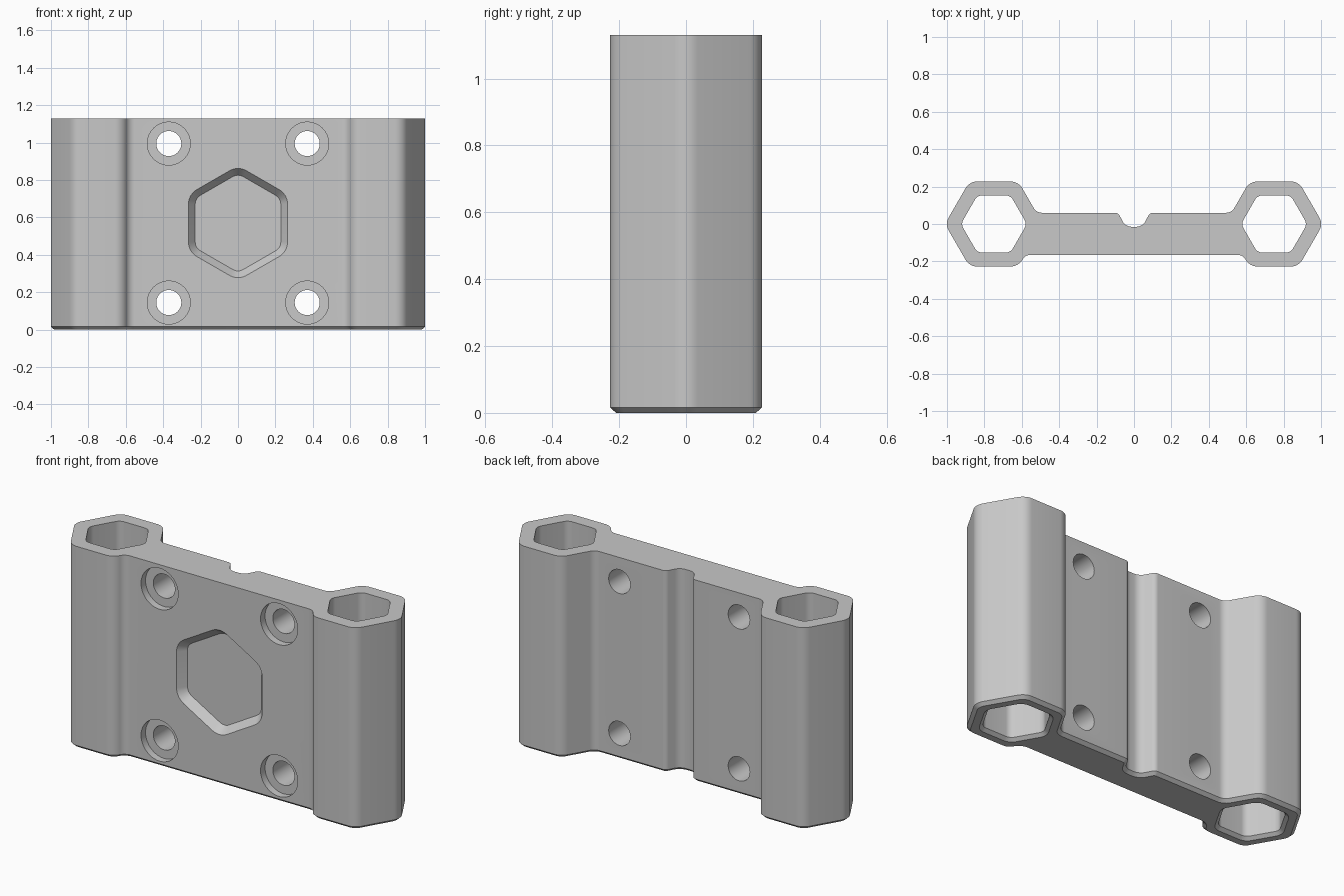
import bpy
import bmesh
from math import cos, sin, tan, pi, radians
from mathutils import Vector

HEIGHT, FRONT, BACK = 1.13, -0.165, 0.06

cube = bpy.data.objects.get("Cube")
if cube:
    bpy.data.objects.remove(cube, do_unlink=True)

grey = bpy.data.materials.new("light_grey")
grey.use_nodes = True
grey.diffuse_color = (0.58, 0.58, 0.58, 1)
grey.node_tree.nodes["Principled BSDF"].inputs["Base Color"].default_value = grey.diffuse_color


def fillet(corners, steps=6):
    """Round each (x, y, radius) corner of a closed outline."""
    loop = []
    for i, (x, y, r) in enumerate(corners):
        p = Vector((x, y))
        a = (Vector(corners[i - 1][:2]) - p).normalized()
        b = (Vector(corners[(i + 1) % len(corners)][:2]) - p).normalized()
        half = a.angle(b) / 2
        centre = p + (a + b).normalized() * (r / sin(half))
        start = p + a * (r / tan(half)) - centre
        end = p + b * (r / tan(half)) - centre
        for k in range(steps + 1):
            loop.append(centre + start.lerp(end, k / steps).normalized() * r)
    return loop


def offset(loop, amount):
    """Move a counterclockwise outline outward."""
    out = []
    for i, p in enumerate(loop):
        a = (p - loop[i - 1]).normalized()
        b = (loop[(i + 1) % len(loop)] - p).normalized()
        na, nb = Vector((a.y, -a.x)), Vector((b.y, -b.x))
        out.append(p + (na + nb) * (amount / (1 + na.dot(nb))))
    return out


def ngon(cx, cy, apothem, r, turn=0):
    big = apothem / cos(pi / 6)
    return fillet([(cx + big * cos(turn + k * pi / 3), cy + big * sin(turn + k * pi / 3), r)
                   for k in range(6)])


def circle(cx, cy, r, n=40):
    return [Vector((cx + r * cos(2 * pi * k / n), cy + r * sin(2 * pi * k / n))) for k in range(n)]


def loft(name, sections, along_y=False):
    """Solid through (outline, level) sections, stacked along z or y."""
    bm = bmesh.new()
    rings = [[bm.verts.new((p.x, level, p.y) if along_y else (p.x, p.y, level)) for p in loop]
             for loop, level in sections]
    n = len(rings[0])
    for low, high in zip(rings, rings[1:]):
        for i in range(n):
            j = (i + 1) % n
            bm.faces.new((low[i], low[j], high[j], high[i]))
    bm.faces.new(rings[0][::-1])
    bm.faces.new(rings[-1])
    bmesh.ops.recalc_face_normals(bm, faces=bm.faces)
    mesh = bpy.data.meshes.new(name)
    bm.to_mesh(mesh)
    bm.free()
    mesh.materials.append(grey)
    obj = bpy.data.objects.new(name, mesh)
    bpy.context.collection.objects.link(obj)
    return obj


# Bracket outline: right half from front to back, then mirrored
HEX_X, APOTHEM, ROUND = 0.749, 0.227, 0.07
BIG = APOTHEM / cos(pi / 6)


def hex_edge_x(y):
    return HEX_X - BIG + abs(y) / tan(pi / 3)


half = [(hex_edge_x(FRONT), FRONT, 0.05)]
half += [(HEX_X + BIG * cos(radians(a)), BIG * sin(radians(a)), ROUND)
         for a in (240, 300, 0, 60, 120)]
half += [(hex_edge_x(BACK), BACK, 0.05), (0.085, BACK, 0.03), (0.045, -0.015, 0.054)]
outline = fillet(half + [(-x, y, r) for x, y, r in reversed(half)])
body = loft("bracket_body", [(offset(outline, -0.018), 0), (outline, 0.016), (outline, HEIGHT)])

# Hexagonal sockets with a chamfer at the bottom
cutters = []
for side, x in (("left", HEX_X), ("right", -HEX_X)):
    hole = ngon(x, 0, 0.153, 0.045)
    cutters.append(loft(side + "_socket_cutter",
                        [(offset(hole, 0.036), -0.016), (hole, 0.016), (hole, HEIGHT + 0.1)]))

# Counterbored screw holes
for x in (-0.37, 0.37):
    for z in (0.145, 0.995):
        bore, hole = circle(x, z, 0.115), circle(x, z, 0.067)
        cutters.append(loft("screw_hole_cutter", [(bore, FRONT - 0.1), (bore, FRONT + 0.04),
                                                  (hole, FRONT + 0.04), (hole, BACK + 0.1)], True))

# Sloped hexagonal recess in the front
recess = ngon(0, 0.57, 0.265, 0.09, pi / 6)
cutters.append(loft("recess_cutter", [(offset(recess, 0.036), FRONT - 0.045),
                                      (offset(recess, -0.036), FRONT + 0.045)], True))

for cutter in cutters:
    cutter.hide_render = True
    mod = body.modifiers.new(cutter.name, "BOOLEAN")
    mod.operation, mod.solver, mod.object = "DIFFERENCE", "EXACT", cutter

# Bake the cuts, drop the cutters and shade
bpy.context.view_layer.update()
cut = bpy.data.meshes.new_from_object(body.evaluated_get(bpy.context.evaluated_depsgraph_get()))
body.modifiers.clear()
body.data = cut
for cutter in cutters:
    bpy.data.objects.remove(cutter, do_unlink=True)
bpy.ops.object.select_all(action="DESELECT")
body.select_set(True)
bpy.context.view_layer.objects.active = body
bpy.ops.object.shade_smooth_by_angle(angle=radians(25))
